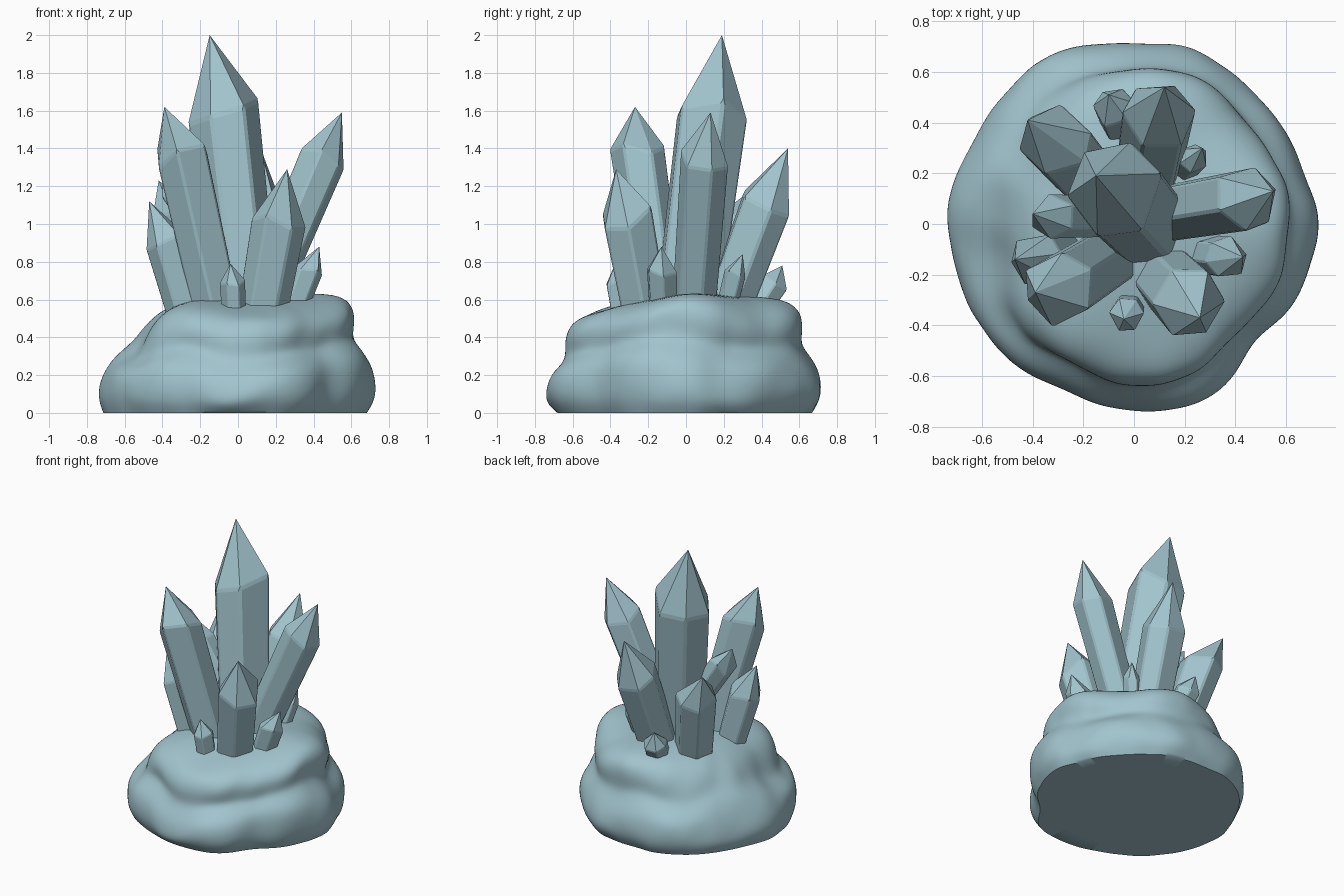
import bpy, bmesh, math, random
from mathutils import Vector, noise

random.seed(4)
cube = bpy.data.objects.get("Cube")
if cube:
    bpy.data.objects.remove(cube, do_unlink=True)

# One pale blue mineral colour
mineral = bpy.data.materials.new("pale_blue_mineral")
mineral.use_nodes = True
color = (0.36, 0.55, 0.61, 1)
mineral.diffuse_color = color
mineral.node_tree.nodes["Principled BSDF"].inputs["Base Color"].default_value = color


def finish(bm, name):
    bmesh.ops.recalc_face_normals(bm, faces=bm.faces)
    mesh = bpy.data.meshes.new(name)
    bm.to_mesh(mesh)
    bm.free()
    mesh.materials.append(mineral)
    obj = bpy.data.objects.new(name, mesh)
    bpy.context.collection.objects.link(obj)
    return obj


def bridge(bm, low, high):
    n = len(low)
    for i in range(n):
        j = (i + 1) % n
        bm.faces.new((low[i], low[j], high[j], high[i]))


def crystal(name, base, shoulder, tip, radius, turn):
    """Six-sided shaft with an uneven shoulder, an off-centre point and worn edges."""
    base, shoulder, tip = Vector(base), Vector(shoulder), Vector(tip)
    axis = (shoulder - base).normalized()
    u = axis.cross(Vector((0, 1, 0))).normalized()
    v = axis.cross(u)
    bm = bmesh.new()
    low, high = [], []
    for i in range(6):
        a = math.radians(turn + 60 * i + random.uniform(-7, 7))
        out = u * math.cos(a) + v * math.sin(a)
        low.append(bm.verts.new(base - axis * 0.06 + out * radius * 0.9))
        lift = random.uniform(-0.35, 0.35) * radius
        high.append(bm.verts.new(shoulder + out * radius + axis * lift))
    bridge(bm, low, high)
    bm.faces.new(low)
    apex = bm.verts.new(tip)
    for i in range(6):
        bm.faces.new((high[i], high[(i + 1) % 6], apex))
    shaft_edges = [e for e in bm.edges if apex not in e.verts]
    bmesh.ops.bevel(bm, geom=shaft_edges, offset=radius * 0.07, segments=1,
                    affect="EDGES", profile=0.5)
    return finish(bm, name)


# Rock outline: widest radius at even steps around the base, starting from +x
outline = [.73, .70, .695, .725, .71, .745, .73, .715,
           .74, .735, .735, .715, .735, .745, .665, .705]


def reach(angle):
    step = angle / math.tau * len(outline)
    i = int(step)
    blend = (1 - math.cos(math.pi * (step - i))) / 2
    start, end = outline[i % len(outline)], outline[(i + 1) % len(outline)]
    return start + (end - start) * blend


# Rock profiles (radius, height): stepped ledge, and the softer slope on -x
ledge = [(.685, 0), (.725, .06), (.74, .14), (.72, .25), (.655, .32), (.625, .37),
         (.635, .45), (.62, .53), (.56, .59), (.44, .62), (.22, .63)]
slope = [(.71, 0), (.735, .06), (.73, .14), (.695, .23), (.635, .31), (.56, .37),
         (.51, .45), (.45, .52), (.37, .57), (.27, .60), (.15, .62)]
SEGMENTS = 64
bm = bmesh.new()
crease = bm.edges.layers.float.new("crease_edge")
rings = []
for level, (p, q) in enumerate(zip(ledge, slope)):
    ring = []
    height_share = level / (len(ledge) - 1)
    for i in range(SEGMENTS):
        a = math.tau * i / SEGMENTS
        mix = max(0, -math.cos(a + 0.15)) ** 2
        r = p[0] + (q[0] - p[0]) * mix
        z = p[1] + (q[1] - p[1]) * mix
        r *= 1 + (reach(a) / 0.735 - 1) * (1 - 0.5 * height_share)
        spot = Vector((r * math.cos(a), r * math.sin(a), z))
        # Lumps are strongest halfway up
        middle = 4 * height_share * (1 - height_share)
        r += noise.noise(spot * 4) * 0.03 * middle + noise.noise(spot * 8) * 0.012
        # The top falls away towards the front and back
        z -= 0.25 * (spot.y - 0.12) ** 2 * height_share
        z += noise.noise(spot * 2.6 + Vector((5, 2, 1))) * 0.08 * middle
        ring.append(bm.verts.new((r * math.cos(a), r * math.sin(a), z)))
    rings.append(ring)
for low, high in zip(rings, rings[1:]):
    bridge(bm, low, high)
for ring, z in ((rings[0], 0), (rings[-1], 0.63)):
    hub = bm.verts.new((0, 0, z))
    for i in range(SEGMENTS):
        bm.faces.new((ring[i], ring[(i + 1) % SEGMENTS], hub))
for i in range(SEGMENTS):
    bm.edges.get((rings[0][i], rings[0][(i + 1) % SEGMENTS]))[crease] = 1
rock = finish(bm, "rock_base")
rock.modifiers.new("smooth", "SUBSURF").levels = 2
bpy.context.view_layer.objects.active = rock
rock.select_set(True)
bpy.ops.object.modifier_apply(modifier="smooth")
bpy.ops.object.shade_smooth_by_angle(angle=math.radians(50))

# Crystal cluster: base centre, shoulder centre, tip, radius, turn
cluster = {
    "main_crystal": ((.05, 0, .5), (-.075, .14, 1.6), (-.15, .19, 2.0), .198, 10),
    "front_right_crystal": ((-.1, -.13, .5), (-.295, -.255, 1.37), (-.39, -.27, 1.62), .148, 25),
    "front_left_crystal": ((.125, -.21, .5), (.222, -.31, 1.04), (.26, -.37, 1.29), .148, 0),
    "left_crystal": ((.09, .04, .5), (.445, .1, 1.34), (.55, .13, 1.59), .133, 15),
    "back_left_crystal": ((.06, .2, .5), (.1, .43, 1.12), (.12, .54, 1.4), .15, 5),
    "back_right_crystal": ((-.19, .19, .5), (-.31, .33, 1.03), (-.42, .41, 1.23), .145, 20),
    "right_crystal": ((-.27, -.12, .5), (-.38, -.14, .89), (-.47, -.14, 1.12), .11, 10),
    "right_side_spur": ((-.05, .03, .75), (-.32, .03, 1.16), (-.4, .04, 1.29), .09, 30),
    "small_front_crystal": ((-.02, -.33, .5), (-.03, -.36, .7), (-.04, -.375, .79), .07, 0),
    "small_left_crystal": ((.27, -.12, .5), (.365, -.13, .75), (.43, -.13, .88), .085, 12),
    "small_back_left_crystal": ((.18, .2, .5), (.235, .26, .74), (.27, .3, .84), .06, 24),
    "small_back_crystal": ((-.03, .34, .5), (-.075, .46, .68), (-.1, .51, .78), .085, 8),
}
for name, spec in cluster.items():
    crystal(name, *spec)
